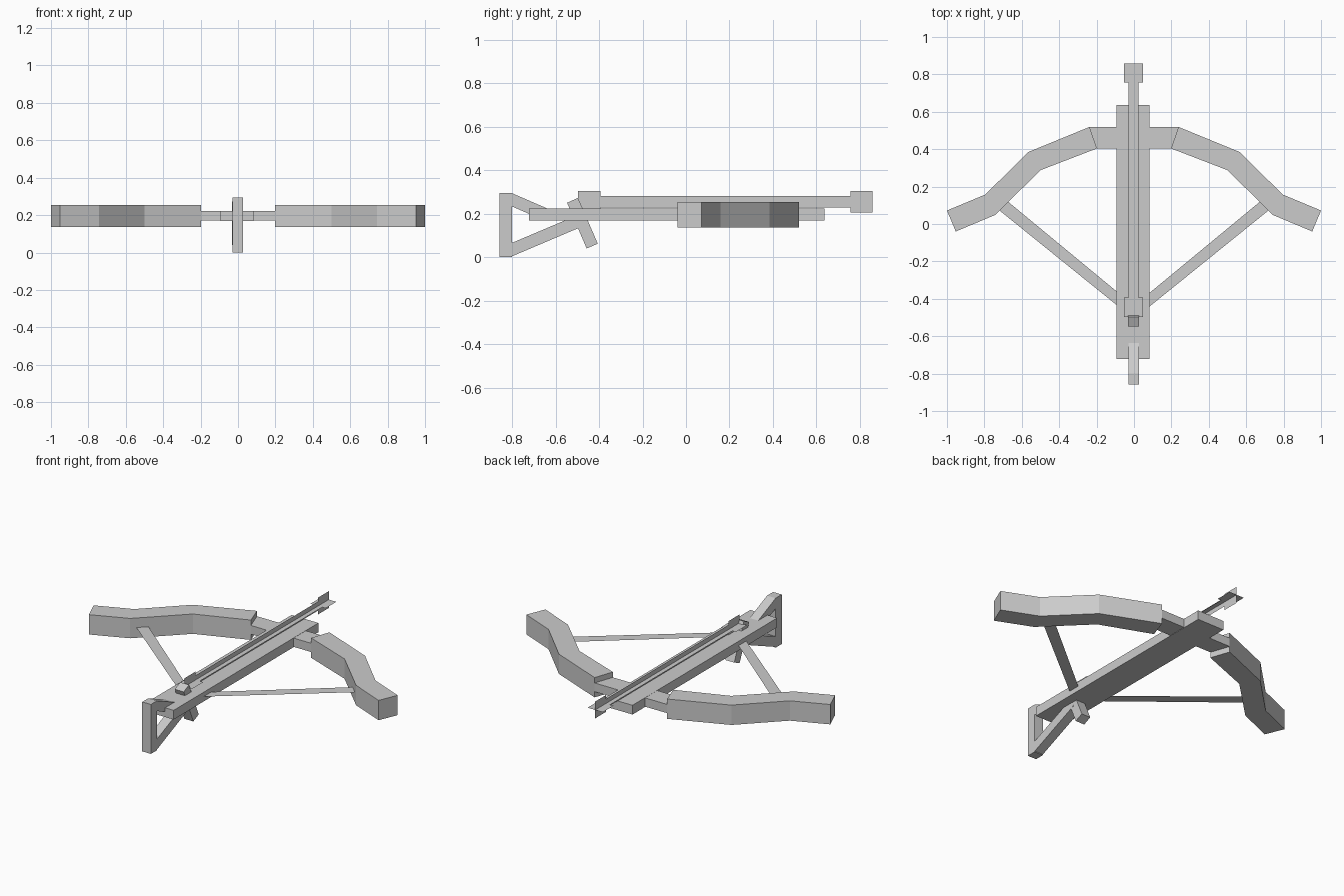
import bpy, bmesh
from mathutils import Vector

if "Cube" in bpy.data.objects:
    bpy.data.objects.remove(bpy.data.objects["Cube"])


def prism(name, pts, lo, hi, axis='z', mirror=False):
    """Extrude a 2D outline: axis 'z' takes (x, y), axis 'x' takes (y, z).
    lo == hi gives a single flat sheet."""
    bm = bmesh.new()

    def place(p, d):
        return (p[0], p[1], d) if axis == 'z' else (d, p[0], p[1])

    face = bm.faces.new([bm.verts.new(place(p, lo)) for p in pts])
    if hi != lo:
        ext = bmesh.ops.extrude_face_region(bm, geom=[face], use_keep_orig=True)
        verts = [g for g in ext['geom'] if isinstance(g, bmesh.types.BMVert)]
        shift = Vector((0, 0, hi - lo)) if axis == 'z' else Vector((hi - lo, 0, 0))
        bmesh.ops.translate(bm, verts=verts, vec=shift)
    bmesh.ops.recalc_face_normals(bm, faces=bm.faces)
    mesh = bpy.data.meshes.new(name)
    bm.to_mesh(mesh)
    bm.free()
    ob = bpy.data.objects.new(name, mesh)
    bpy.context.collection.objects.link(ob)
    if mirror:
        ob.modifiers.new("mirror", 'MIRROR').use_mirror_merge = False
    return ob


# Main rail
prism("rail", [(-0.094, -0.723), (0.083, -0.723), (0.083, 0.637), (-0.094, 0.637)],
      0.168, 0.223)

# Curved limbs, both sides
prism("limbs", [(0.238, 0.519), (0.567, 0.384), (0.794, 0.158), (1.0, 0.072),
                (0.953, -0.04), (0.743, 0.048), (0.499, 0.288), (0.198, 0.404)],
      0.136, 0.254, mirror=True)

# Thin bridge joining the limbs through the rail
prism("limb_bridge", [(-0.238, 0.519), (0.238, 0.519), (0.198, 0.404), (-0.198, 0.404)],
      0.17, 0.222)

# Flat string ribbon, drawn back to the trigger
prism("string", [(0.0, -0.437), (0.0, -0.508), (0.72, 0.073), (0.672, 0.118)],
      0.197, 0.197, mirror=True)

# Shoulder stock: butt plate with upper and lower braces
SX = (-0.03, 0.027)
prism("butt_plate", [(-0.857, 0), (-0.8, 0), (-0.8, 0.294), (-0.857, 0.294)], *SX, axis='x')
prism("upper_brace", [(-0.8, 0.294), (-0.62, 0.216), (-0.66, 0.172), (-0.8, 0.233)],
      *SX, axis='x')
prism("lower_brace", [(-0.8, 0.004), (-0.475, 0.142), (-0.5, 0.193), (-0.8, 0.066)],
      *SX, axis='x')

# Tilted trigger through the rail
prism("trigger", [(-0.547, 0.25), (-0.497, 0.273), (-0.406, 0.062), (-0.457, 0.04)],
      -0.033, 0.026, axis='x')

# Bolt: two crossed sheets with fletching and head
half = [(0.05, -0.497), (0.05, -0.393), (0.027, -0.393),
        (0.027, 0.757), (0.05, 0.757), (0.05, 0.857)]
outline = half + [(-w, y) for w, y in reversed(half)]
BX, BZ = -0.003, 0.255
prism("bolt_flat", [(BX + w, y) for w, y in outline], BZ, BZ)
prism("bolt_upright", [(y, BZ + w) for w, y in outline], BX, BX, axis='x')
